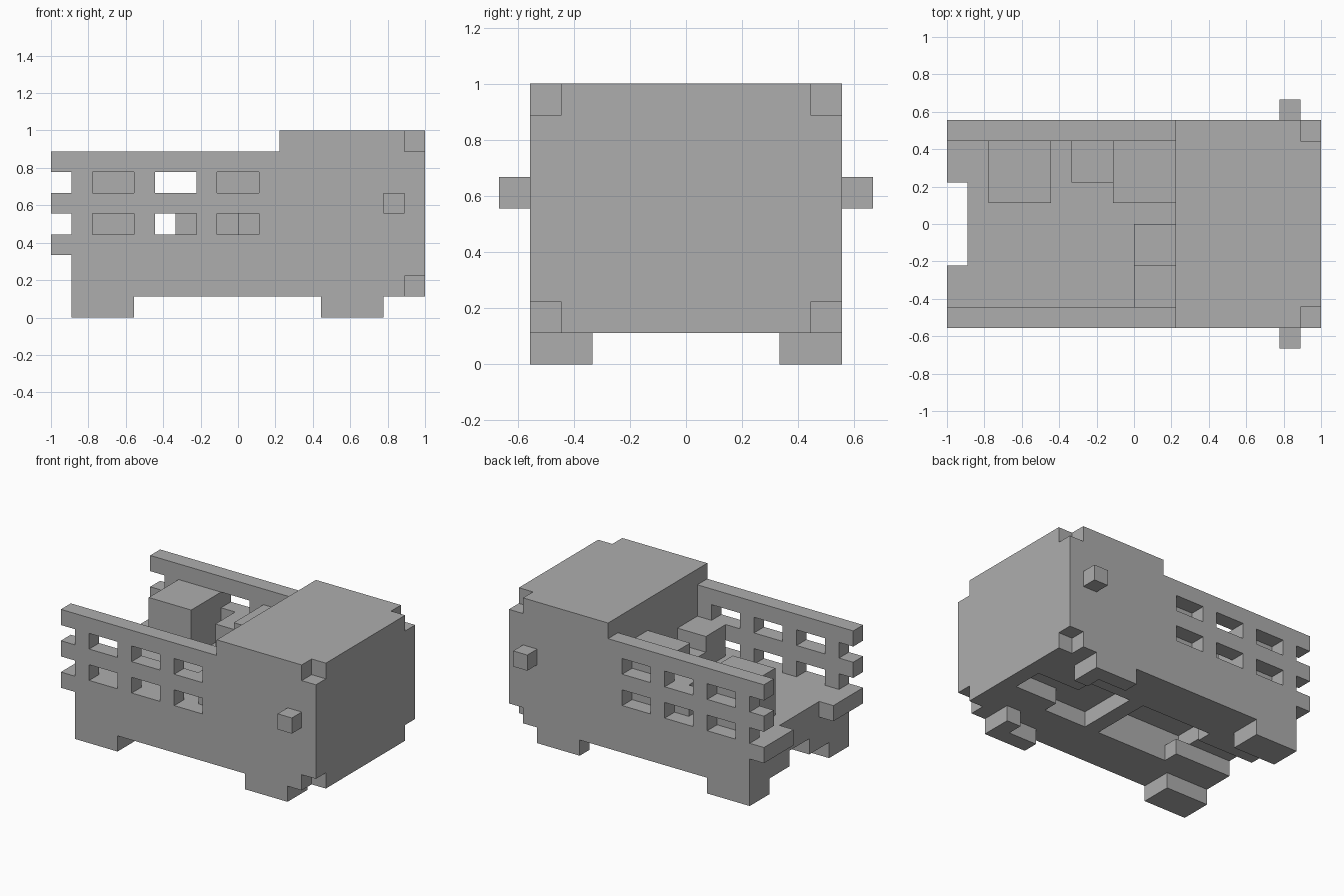
import bpy, bmesh
from itertools import product
from mathutils import Vector

UNIT = 1 / 9          # one block
LENGTH = 18           # blocks along x

default = bpy.data.objects.get("Cube")
if default:
    bpy.data.objects.remove(default, do_unlink=True)

grey = bpy.data.materials.new("plain_grey")
grey.use_nodes = True
grey.diffuse_color = (0.42, 0.42, 0.42, 1)
grey.node_tree.nodes["Principled BSDF"].inputs["Base Color"].default_value = grey.diffuse_color

parts = {}            # part name -> set of filled block cells


def block(x, y, z):
    """Cells of a block given as (start, end) ranges."""
    return set(product(range(*x), range(*y), range(*z)))


def mirror(cells):
    """Cells reflected across the long axis."""
    return {(i, -1 - j, k) for i, j, k in cells}


def add_pair(name, cells):
    parts["left_" + name] = cells
    parts["right_" + name] = mirror(cells)


def build(name, cells, filled):
    """Outer skin of a part, without faces hidden against its neighbours."""
    bm = bmesh.new()
    for cell in sorted(cells):
        for axis, side in product(range(3), (0, 1)):
            step = list(cell)
            step[axis] += 2 * side - 1
            if tuple(step) in filled:
                continue
            u, v = (axis + 1) % 3, (axis + 2) % 3
            corners = []
            for a, b in ((0, 0), (1, 0), (1, 1), (0, 1)):
                p = Vector(cell)
                p[axis] += side
                p[u] += a
                p[v] += b
                p.x -= LENGTH / 2
                corners.append(bm.verts.new(p * UNIT))
            bm.faces.new(corners if side else corners[::-1])
    bmesh.ops.remove_doubles(bm, verts=bm.verts, dist=UNIT / 100)
    bmesh.ops.dissolve_limit(bm, angle_limit=0.01, verts=bm.verts, edges=bm.edges)
    mesh = bpy.data.meshes.new(name)
    bm.to_mesh(mesh)
    bm.free()
    mesh.materials.append(grey)
    bpy.context.collection.objects.link(bpy.data.objects.new(name, mesh))


# Cab with clipped front corners and a hollow underneath
cab = block((11, 18), (-5, 5), (1, 9))
for level in (1, 8):
    corner = block((17, 18), (4, 5), (level, level + 1))
    cab -= corner | mirror(corner)
cab -= block((11, 14), (-2, 2), (1, 2)) | block((14, 17), (-1, 1), (1, 2))
parts["cab"] = cab

# Chassis with a deep belly recess and a rear tunnel
chassis = block((1, 11), (-5, 5), (1, 3))
chassis -= block((5, 10), (-2, 2), (1, 3)) | block((4, 5), (-2, 2), (2, 3))
chassis -= block((1, 5), (-1, 1), (1, 2))
parts["chassis"] = chassis

# Bed floor, notched at the tail
parts["bed_floor"] = block((0, 11), (-5, 5), (3, 4)) - block((0, 1), (-2, 2), (3, 4))

# Slatted side walls with two rows of openings
wall = block((0, 11), (4, 5), (4, 8))
for level in (4, 6):
    wall -= block((0, 1), (4, 5), (level, level + 1))
    for start in (2, 5, 8):
        wall -= block((start, start + 2), (4, 5), (level, level + 1))
add_pair("side_wall", wall)

# Side mirrors
add_pair("mirror", block((16, 17), (5, 6), (5, 6)))

# Wheels, the front ones hollowed on the inside
add_pair("rear_wheel", block((1, 4), (3, 5), (0, 1)))
add_pair("front_wheel", block((13, 16), (3, 5), (0, 1)) - block((13, 15), (3, 4), (0, 1)))

# Cargo in the bed
parts["tall_rear_crate"] = block((2, 5), (1, 4), (4, 7))
parts["small_crate"] = block((6, 8), (2, 4), (4, 6))
parts["tall_front_crate"] = block((8, 11), (1, 4), (4, 7))
parts["flat_crate"] = block((9, 11), (-2, 0), (4, 5))
parts["side_crate"] = block((9, 11), (-4, -2), (4, 6))

filled = set().union(*parts.values())
for part_name, part_cells in parts.items():
    build(part_name, part_cells, filled)
